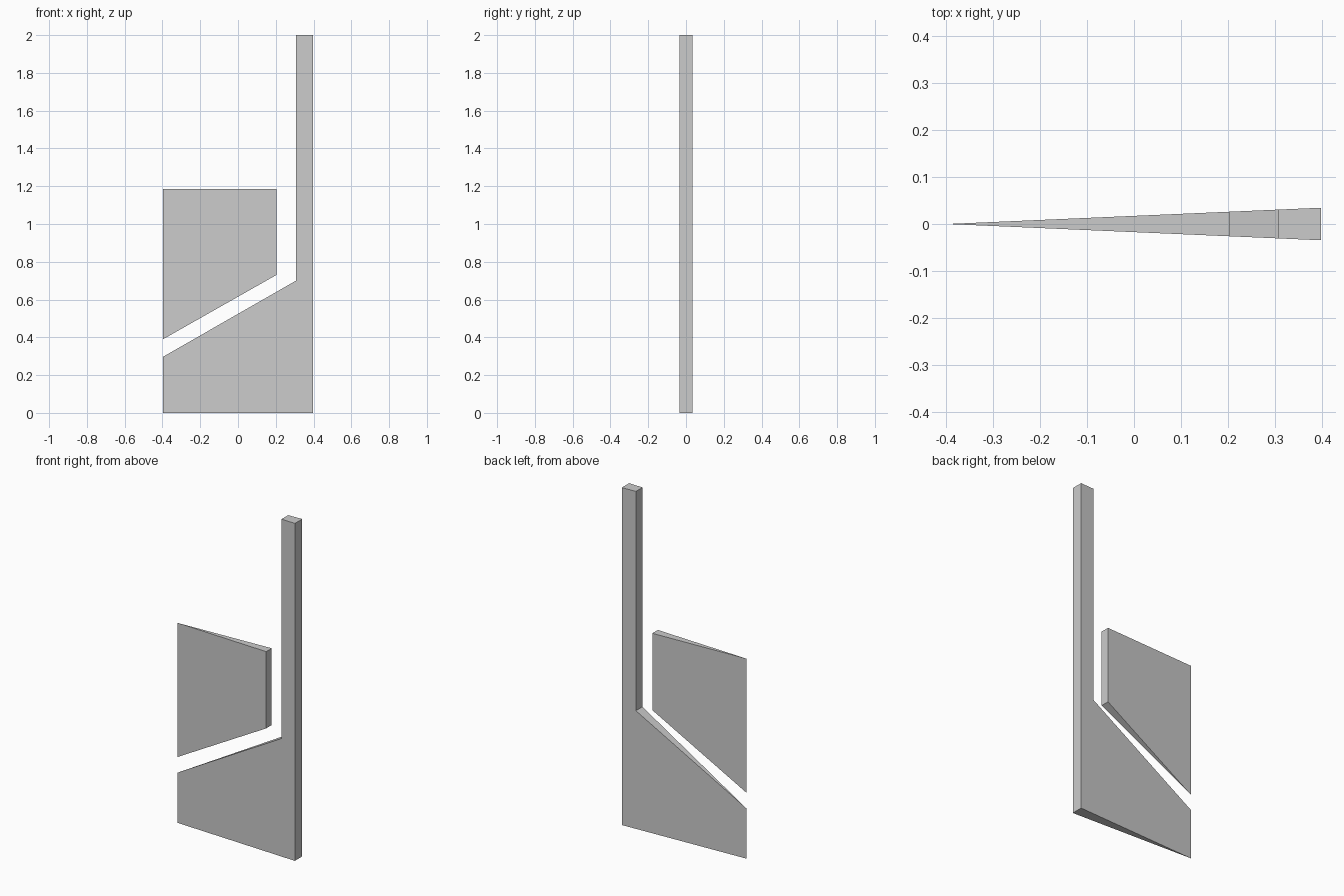
import bpy
import bmesh

cube = bpy.data.objects.get("Cube")
if cube:
    bpy.data.objects.remove(cube, do_unlink=True)

TIP = -0.397       # thin edge of the wedge
END = 0.397        # thick edge of the wedge
HALF = 0.0345      # half thickness at the thick edge

grey = bpy.data.materials.new("plain grey")
grey.use_nodes = True
grey.diffuse_color = (0.6, 0.6, 0.6, 1)
grey.node_tree.nodes["Principled BSDF"].inputs["Base Color"].default_value = grey.diffuse_color


def wedge_plate(name, profile):
    """Extrude an x-z profile so its thickness tapers to nothing at TIP."""
    bm = bmesh.new()
    sides = []
    for sign in (-1, 1):
        ring = [bm.verts.new((x, sign * HALF * (x - TIP) / (END - TIP), z))
                for x, z in profile]
        bm.faces.new(ring)
        sides.append(ring)
    front, back = sides
    for i in range(len(profile)):
        j = (i + 1) % len(profile)
        bm.faces.new((front[i], front[j], back[j], back[i]))
    # Close the sharp edge
    bmesh.ops.remove_doubles(bm, verts=bm.verts, dist=0.0001)
    bmesh.ops.recalc_face_normals(bm, faces=bm.faces)
    mesh = bpy.data.meshes.new(name)
    bm.to_mesh(mesh)
    bm.free()
    mesh.materials.append(grey)
    obj = bpy.data.objects.new(name, mesh)
    bpy.context.collection.objects.link(obj)
    return obj


# Sloped base with the tall post rising from its thick end
wedge_plate("base_and_post", [(TIP, 0), (END, 0), (END, 2), (0.307, 2),
                              (0.307, 0.7), (TIP, 0.297)])

# Separate panel floating above the slope
wedge_plate("upper_panel", [(TIP, 0.39), (0.203, 0.73), (0.203, 1.185),
                            (TIP, 1.185)])
